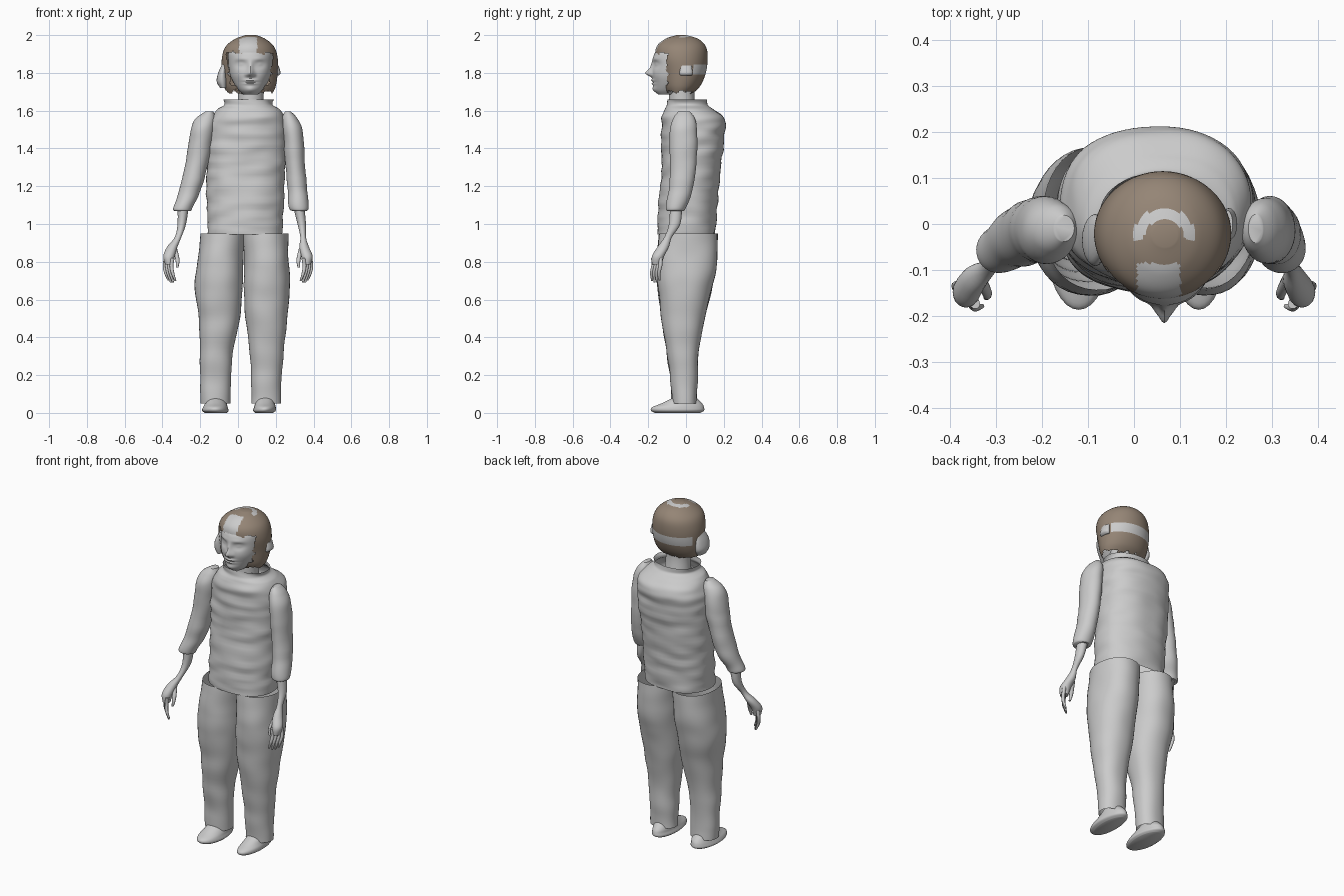
import bpy, bmesh, math
from mathutils import Vector, noise

default_cube = bpy.data.objects.get("Cube")
if default_cube:
    bpy.data.objects.remove(default_cube, do_unlink=True)


def make_material(name, colour):
    material = bpy.data.materials.new(name)
    material.use_nodes = True
    material.diffuse_color = (*colour, 1)
    shader = next(n for n in material.node_tree.nodes if n.type == "BSDF_PRINCIPLED")
    shader.inputs["Base Color"].default_value = (*colour, 1)
    shader.inputs["Roughness"].default_value = 0.8
    return material


GREY = make_material("plain_grey", (0.6, 0.6, 0.6))
BROWN = make_material("brown_hair", (0.3, 0.235, 0.18))
parts = []


def smooth_rings(rings, steps):
    """Pass a smooth curve through every value of the section rings."""
    rings = [Vector(ring) for ring in rings]
    padded = [rings[0]] + rings + [rings[-1]]
    result = []
    for a, b, c, d in zip(padded, padded[1:], padded[2:], padded[3:]):
        for step in range(steps):
            t = step / steps
            result.append(b + (c - a) * (t / 2)
                          + (a * 2 - b * 5 + c * 4 - d) * (t * t / 2)
                          + (b * 3 - a - c * 3 + d) * (t * t * t / 2))
    return result + [rings[-1]]


def loft(name, rings, sides=32, steps=5, power=2.0, caps=(False, False),
         warp=None, remove=None, paint=None, materials=(GREY,)):
    """Skin rounded sections, each given as (z, x_min, x_max, y_min, y_max)."""
    bm = bmesh.new()
    rows = []
    for z, x_min, x_max, y_min, y_max in smooth_rings(rings, steps):
        row = []
        for side in range(sides):
            angle = math.tau * side / sides
            c, s = math.cos(angle), math.sin(angle)
            px = math.copysign(abs(c) ** (2 / power), c)
            py = math.copysign(abs(s) ** (2 / power), s)
            point = Vector(((x_min + x_max + (x_max - x_min) * px) / 2,
                            (y_min + y_max + (y_max - y_min) * py) / 2, z))
            if warp:
                point = warp(point, Vector((c, s, 0)))
            row.append(bm.verts.new(point))
        rows.append(row)
    for low, high in zip(rows, rows[1:]):
        for i in range(sides):
            j = (i + 1) % sides
            bm.faces.new((low[i], low[j], high[j], high[i]))
    if caps[0]:
        bm.faces.new(rows[0])
    if caps[1]:
        bm.faces.new(rows[-1])
    bmesh.ops.recalc_face_normals(bm, faces=bm.faces)
    if remove:
        doomed = [f for f in bm.faces if remove(f.calc_center_median())]
        bmesh.ops.delete(bm, geom=doomed, context="FACES")
    if paint:
        for face in bm.faces:
            face.material_index = paint(face.calc_center_median())
    mesh = bpy.data.meshes.new(name)
    bm.to_mesh(mesh)
    bm.free()
    for material in materials:
        mesh.materials.append(material)
    obj = bpy.data.objects.new(name, mesh)
    bpy.context.collection.objects.link(obj)
    parts.append(obj)
    return obj


def loft_pair(name, rows, **options):
    """Rows hold z, the right x range, the left x range and the shared y range."""
    loft("right_" + name, [(r[0], r[1], r[2], r[5], r[6]) for r in rows], **options)
    loft("left_" + name, [(r[0], r[3], r[4], r[5], r[6]) for r in rows], **options)


def tapered_tube(name, path, radii):
    rings = [(z, x - r, x + r, y - r, y + r) for (x, y, z), r in zip(path, radii)]
    loft(name, rings, sides=10, steps=3, caps=(True, True))


def wrinkles(amount, stretch):
    def warp(point, outward):
        sample = Vector((point.x * 7, point.y * 7, point.z * stretch))
        return point + outward * noise.noise(sample) * amount
    return warp


# Tunic with an open collar
loft("tunic", [
    (.945, -.16, .235, -.15, .155), (1.1, -.165, .24, -.145, .165),
    (1.3, -.165, .25, -.13, .185), (1.47, -.165, .255, -.13, .205),
    (1.56, -.145, .25, -.13, .205), (1.605, -.11, .22, -.115, .15),
    (1.63, -.075, .185, -.1, .115), (1.66, -.08, .195, -.095, .11)],
    sides=64, steps=10, power=2.3, warp=wrinkles(.009, 22))

# Trouser legs
loft_pair("trouser_leg", [
    (.05, -.195, -.04, .07, .23, -.075, .06), (.15, -.2, -.04, .07, .23, -.08, .06),
    (.3, -.2, -.03, .065, .24, -.1, .065), (.5, -.21, .01, .04, .26, -.13, .1),
    (.67, -.23, .025, .03, .275, -.15, .14), (.8, -.215, .03, .03, .27, -.155, .165),
    (.95, -.2, .035, .025, .265, -.14, .165)],
    sides=40, steps=8, power=2.2, warp=wrinkles(.006, 9))

# Shoes
loft_pair("shoe", [
    (0, -.175, -.06, .09, .185, -.165, .075), (.012, -.19, -.05, .08, .2, -.185, .095),
    (.03, -.185, -.055, .085, .2, -.18, .095), (.05, -.175, -.06, .09, .195, -.13, .085),
    (.085, -.165, -.075, .1, .19, -.06, .05)], caps=(True, True))

# Sleeves
loft_pair("sleeve", [
    (1.07, -.335, -.25, .285, .365, -.1, -.01), (1.09, -.34, -.24, .27, .375, -.105, 0),
    (1.2, -.305, -.19, .26, .365, -.09, .04), (1.4, -.265, -.14, .245, .35, -.085, .06),
    (1.5, -.25, -.125, .235, .34, -.085, .06), (1.56, -.225, -.12, .235, .315, -.065, .045),
    (1.595, -.175, -.13, .25, .28, -.04, .02)],
    caps=(True, True), steps=8, warp=wrinkles(.006, 14))

# Forearms running down into the palms
loft_pair("forearm", [
    (.785, -.385, -.345, .345, .385, -.18, -.13), (.83, -.395, -.335, .335, .395, -.18, -.115),
    (.88, -.375, -.32, .325, .375, -.15, -.09), (.93, -.335, -.3, .33, .36, -.115, -.075),
    (1, -.32, -.275, .315, .36, -.09, -.03), (1.1, -.32, -.26, .29, .35, -.085, -.02)],
    sides=20, caps=(True, False))

# Fingers and thumbs
for side, sign in (("right", -1), ("left", 1)):
    for i, finger in enumerate(("little", "ring", "middle", "index")):
        x, y = .382 - .012 * i, -.135 - .013 * i
        tip = .7 - .012 * math.sin(i)
        path = [(sign * (x - .015), y - .005, tip), (sign * x, y - .008, .74),
                (sign * (x + .006), y, .78), (sign * x, y, .82)]
        tapered_tube(f"{side}_{finger}_finger", path, (.005, .009, .01, .011))
    tapered_tube(f"{side}_thumb", [
        (sign * .322, -.16, .77), (sign * .32, -.15, .81), (sign * .335, -.12, .87)],
        (.006, .011, .013))

MIDDLE = .066     # the head sits a little to the left of the body

# Face relief: sideways offset, height, width, tallness, push
RELIEF = [
    (0, 1.798, .013, .012, .03), (0, 1.82, .009, .025, .014),
    (.019, 1.79, .007, .007, .008), (.05, 1.845, .02, .013, -.014),
    (.05, 1.845, .012, .006, .008), (.045, 1.873, .025, .008, .004),
    (0, 1.76, .022, .005, .011), (0, 1.744, .02, .005, .01),
    (0, 1.752, .026, .002, -.006), (0, 1.712, .022, .014, .01),
    (.065, 1.79, .03, .025, .006)]


def sculpt_face(point, outward):
    if outward.y < 0:
        offset = abs(point.x - MIDDLE)
        for dx, z, wide, tall, push in RELIEF:
            falloff = ((offset - dx) / wide) ** 2 + ((point.z - z) / tall) ** 2
            point.y -= push * math.exp(-falloff / 2)
    return point


# Head and neck
loft("head", [
    (1.685, .03, .105, -.145, -.05), (1.71, .002, .13, -.165, -.01),
    (1.75, -.025, .158, -.172, .04), (1.8, -.045, .178, -.176, .08),
    (1.87, -.052, .185, -.175, .1), (1.91, -.05, .18, -.162, .095),
    (1.95, -.025, .155, -.125, .07), (1.985, .03, .1, -.06, .01)],
    sides=112, steps=9, caps=(True, True), warp=sculpt_face)
loft("neck", [(1.58, -.01, .14, -.09, .06), (1.67, 0, .135, -.09, .045),
              (1.76, 0, .135, -.09, .045)])


def jagged(a, b):
    return .014 * noise.noise(Vector((a * 60, b * 8, .5)))


def face_opening(c):
    fringe = 1.905 + 1.5 * jagged(c.x, 0)
    ragged_hem = c.z < 1.7 + 1.2 * jagged(c.x, c.y)
    return ragged_hem or (c.y < -.1 + jagged(c.z, 0) and c.z < fringe)


def hair_colour(c):
    across, along = c.x - MIDDLE, c.y + .035
    crown_arc = c.z > 1.9 and along > 0 and .045 < math.hypot(across, along) < .07
    front_parting = -.06 < across < .035 and c.y < -.085 and c.z > 1.9
    back_band = 1.79 < c.z < 1.845 and c.y > .035
    return 0 if crown_arc or front_parting or back_band else 1


# Bobbed hair with pale patches
loft("hair", [
    (1.685, -.05, .18, -.1, .03), (1.73, -.075, .2, -.125, .075),
    (1.8, -.085, .21, -.14, .105), (1.88, -.085, .21, -.162, .115),
    (1.94, -.065, .19, -.155, .105), (1.98, -.015, .145, -.11, .065),
    (2, .04, .095, -.05, 0)],
    sides=96, steps=9, caps=(False, True), remove=face_opening,
    paint=hair_colour, materials=(GREY, BROWN))

# Pale side locks
loft("right_side_lock", [
    (1.72, -.095, -.06, -.08, .0), (1.755, -.113, -.055, -.09, .02),
    (1.8, -.105, -.06, -.09, .02), (1.845, -.085, -.06, -.07, .01)],
    sides=20, caps=(True, True))
loft("left_side_lock", [
    (1.785, .19, .215, -.03, .03), (1.8, .19, .225, -.035, .035),
    (1.84, .19, .215, -.03, .03)], sides=20, caps=(True, True))

# Smooth shading that keeps hems sharp
bpy.ops.object.select_all(action="DESELECT")
for part in parts:
    part.select_set(True)
bpy.context.view_layer.objects.active = parts[0]
bpy.ops.object.shade_smooth_by_angle(angle=math.radians(50))
